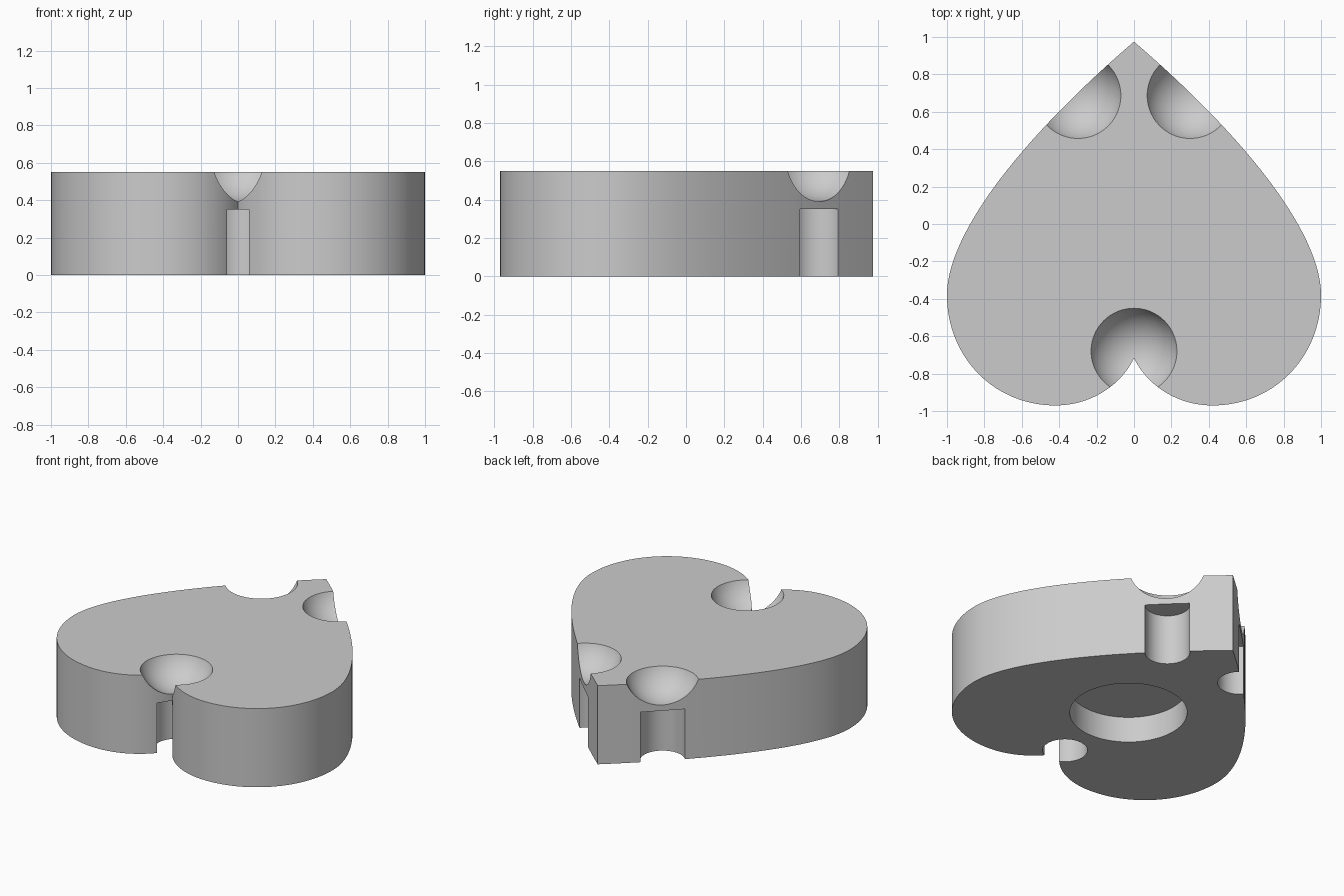
import bpy
import bmesh
from mathutils import Vector
from mathutils.geometry import interpolate_bezier

HEIGHT = 0.55

cube = bpy.data.objects.get("Cube")
if cube:
    bpy.data.objects.remove(cube, do_unlink=True)

grey = bpy.data.materials.new("plain grey")
grey.use_nodes = True
colour = (0.6, 0.6, 0.6, 1.0)
grey.diffuse_color = colour
grey.node_tree.nodes["Principled BSDF"].inputs["Base Color"].default_value = colour


def heart_half():
    """Right half of the outline, from the point round to the notch."""
    curves = [
        ((0, 0.975), (0.6, 0.46), (1, -0.05), (1, -0.38)),
        ((1, -0.38), (1, -0.71), (0.75, -0.97), (0.42, -0.97)),
        ((0.42, -0.97), (0.22, -0.97), (0.06, -0.85), (0, -0.715)),
    ]
    points = []
    for curve in curves:
        a, b, c, d = (Vector((x, y, 0)) for x, y in curve)
        points += interpolate_bezier(a, b, c, d, 32)[:-1]
    return points + [d]


# Heart-shaped slab
half = heart_half()
outline = half + [Vector((-p.x, p.y, 0)) for p in reversed(half[1:-1])]
bm = bmesh.new()
base = bm.faces.new([bm.verts.new(p) for p in outline])
top = bmesh.ops.extrude_face_region(bm, geom=[base])
moved = [v for v in top["geom"] if isinstance(v, bmesh.types.BMVert)]
bmesh.ops.translate(bm, verts=moved, vec=(0, 0, HEIGHT))
bmesh.ops.recalc_face_normals(bm, faces=bm.faces)
mesh = bpy.data.meshes.new("heart_slab")
bm.to_mesh(mesh)
bm.free()
mesh.materials.append(grey)
slab = bpy.data.objects.new("heart_slab", mesh)
bpy.context.collection.objects.link(slab)


def carve(cutter, name):
    """Subtract a cutter from the slab and discard it."""
    cutter.name = name
    cutter.hide_render = True
    cutter.data.materials.append(grey)
    mod = slab.modifiers.new(name, "BOOLEAN")
    mod.operation = "DIFFERENCE"
    mod.solver = "EXACT"
    mod.object = cutter
    bpy.context.view_layer.objects.active = slab
    bpy.ops.object.modifier_apply(modifier=name)
    bpy.data.objects.remove(cutter, do_unlink=True)


def carve_socket(x, y, radius, depth, name):
    """Round blind hole from below."""
    bpy.ops.mesh.primitive_cylinder_add(
        vertices=96, radius=radius, depth=depth * 2, location=(x, y, 0))
    carve(bpy.context.object, name)


# Round dents on top with a small socket under each
for x, y in ((0, -0.68), (0.3, 0.687), (-0.3, 0.687)):
    bpy.ops.mesh.primitive_uv_sphere_add(
        segments=96, ring_count=48, radius=0.245, location=(x, y, HEIGHT + 0.085))
    carve(bpy.context.object, "dent")
    carve_socket(x, y, 0.142, 0.35, "edge_socket")

# Wide recess in the underside
carve_socket(0, -0.055, 0.372, 0.18, "bottom_recess")

bpy.ops.object.select_all(action="DESELECT")
slab.select_set(True)
bpy.context.view_layer.objects.active = slab
bpy.ops.object.shade_smooth_by_angle(angle=0.5)
